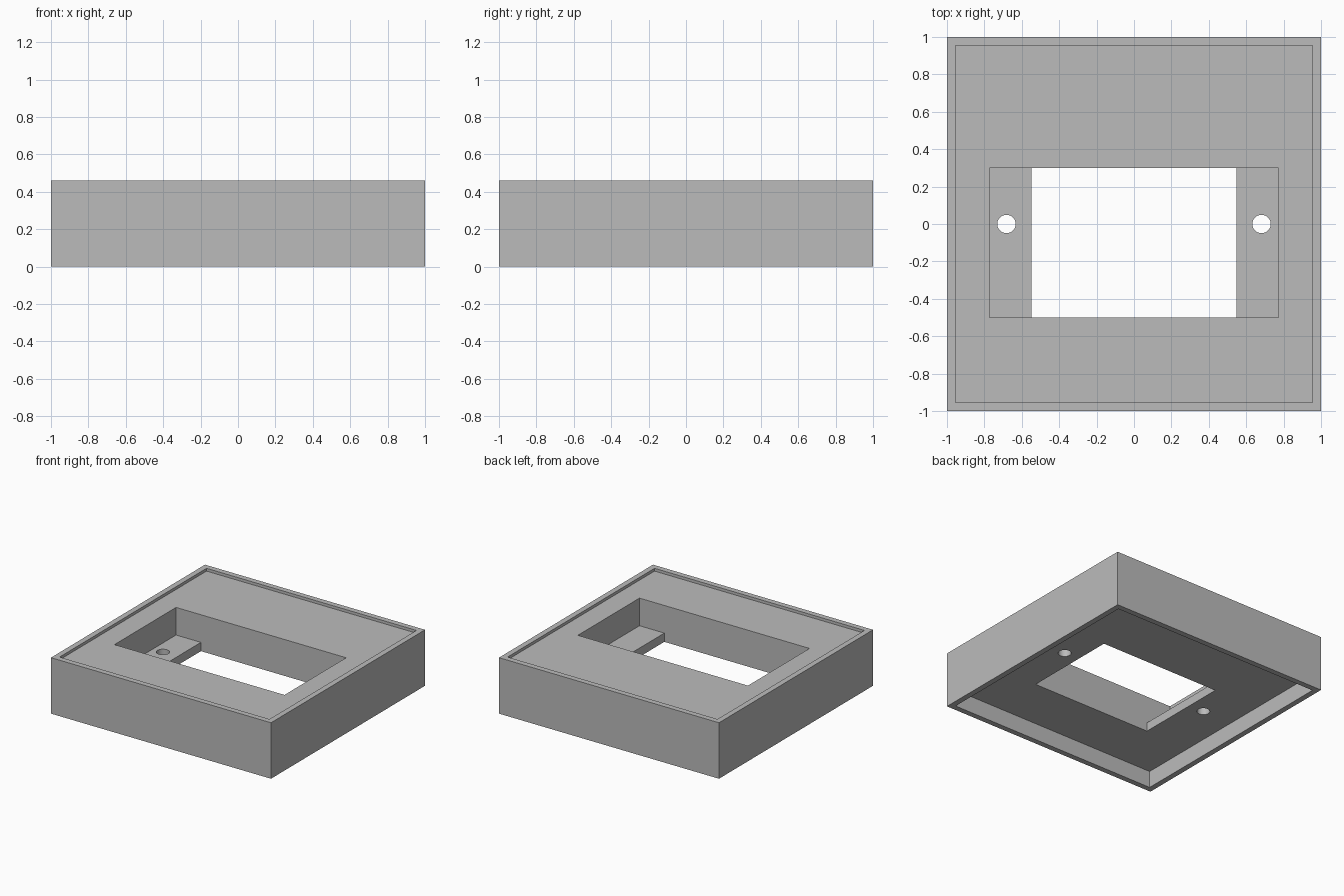
import bpy

# Remove the default object
default = bpy.data.objects.get("Cube")
if default:
    bpy.data.objects.remove(default, do_unlink=True)

HEIGHT = 0.46
INNER = 0.954        # half width inside the rim
PLATE_TOP = 0.437    # floor of the shallow top recess
PLATE_BOTTOM = 0.138 # ceiling of the underside recess
LEDGE_TOP = 0.21
OPEN_FRONT, OPEN_BACK = -0.5, 0.3
OVER = 0.1           # cutter overshoot

grey = bpy.data.materials.new("plain grey")
grey.use_nodes = True
colour = (0.5, 0.5, 0.5, 1)
grey.diffuse_color = colour
grey.node_tree.nodes["Principled BSDF"].inputs["Base Color"].default_value = colour


def box(name, half_x, y0, y1, z0, z1):
    """Box centred on x = 0, spanning the given y and z ranges."""
    bpy.ops.mesh.primitive_cube_add(size=1, location=(0, (y0 + y1) / 2, (z0 + z1) / 2))
    obj = bpy.context.object
    obj.name = name
    obj.scale = (2 * half_x, y1 - y0, z1 - z0)
    bpy.ops.object.transform_apply(location=True, rotation=False, scale=True)
    obj.data.materials.append(grey)
    return obj


def screw_hole(name, x):
    bpy.ops.mesh.primitive_cylinder_add(vertices=48, radius=0.049, depth=1,
                                        location=(x, 0, LEDGE_TOP))
    obj = bpy.context.object
    obj.name = name
    obj.data.materials.append(grey)
    return obj


def cut(target, cutter):
    """Subtract the cutter from the target, then discard the cutter."""
    cutter.hide_render = True
    bpy.ops.object.select_all(action='DESELECT')
    bpy.context.view_layer.objects.active = target
    target.select_set(True)
    mod = target.modifiers.new(cutter.name, 'BOOLEAN')
    mod.operation = 'DIFFERENCE'
    mod.solver = 'EXACT'
    mod.object = cutter
    bpy.ops.object.modifier_apply(modifier=mod.name)
    bpy.data.objects.remove(cutter, do_unlink=True)


# Square housing block
housing = box("housing", 1, -1, 1, 0, HEIGHT)

# Shallow recess on top and deeper recess underneath, leaving a thin rim
cut(housing, box("top_recess", INNER, -INNER, INNER, PLATE_TOP, HEIGHT + OVER))
cut(housing, box("underside_recess", INNER, -INNER, INNER, -OVER, PLATE_BOTTOM))

# Wide pocket down to the mounting ledges, then the narrower through window
cut(housing, box("pocket", 0.773, OPEN_FRONT, OPEN_BACK, LEDGE_TOP, HEIGHT + OVER))
cut(housing, box("window", 0.547, OPEN_FRONT, OPEN_BACK, -OVER, HEIGHT + OVER))

# One screw hole through each ledge
for side, x in (("left", 0.682), ("right", -0.682)):
    cut(housing, screw_hole(side + "_screw_hole", x))

# Round hole walls, crisp edges elsewhere
bpy.ops.object.shade_smooth_by_angle()
